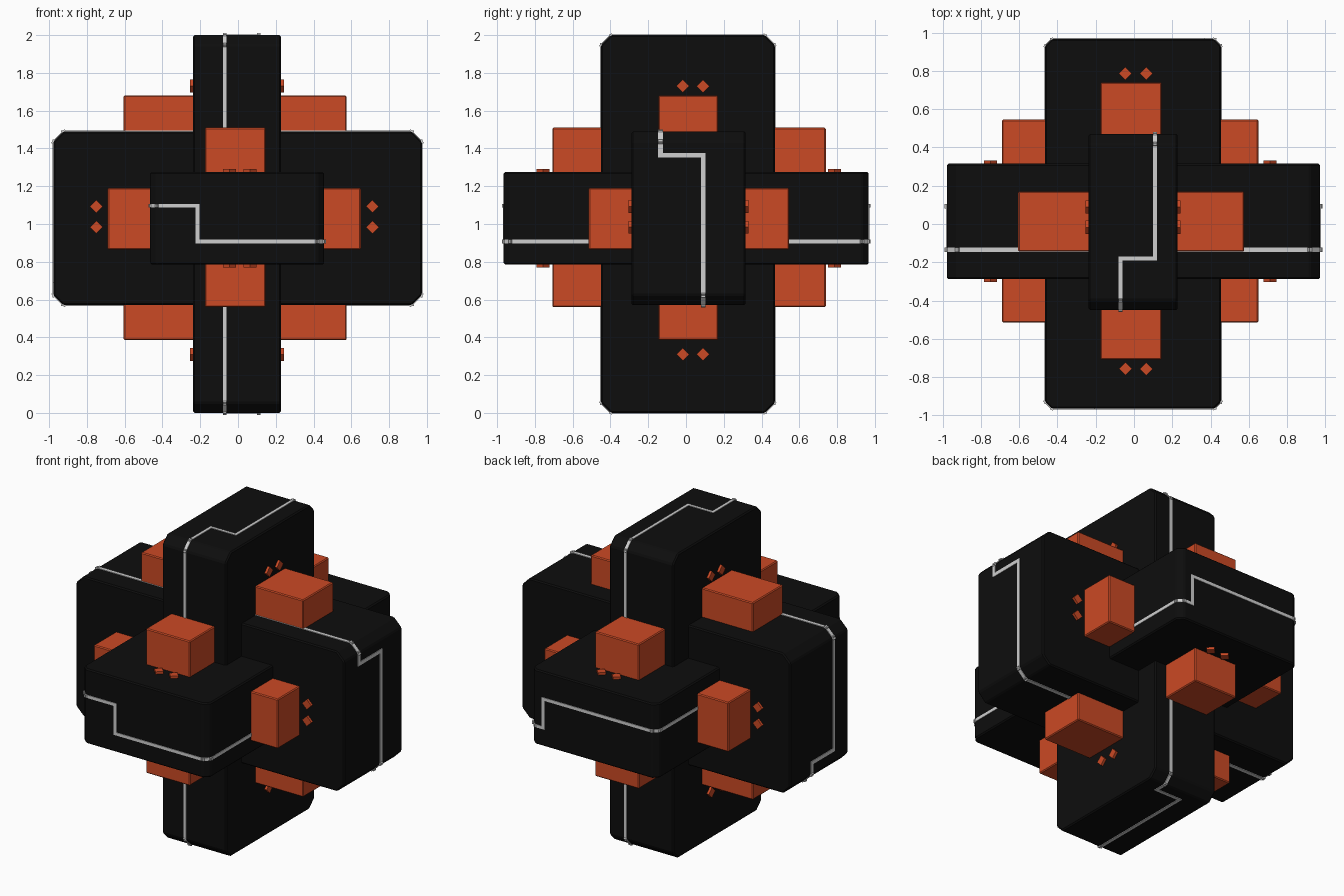
import bpy, bmesh
from mathutils import Vector

cube = bpy.data.objects.get("Cube")
if cube:
    bpy.data.objects.remove(cube)


def material(name, rgb, rough=0.6):
    m = bpy.data.materials.new(name)
    m.use_nodes = True
    m.diffuse_color = (*rgb, 1)
    bsdf = m.node_tree.nodes["Principled BSDF"]
    bsdf.inputs["Base Color"].default_value = (*rgb, 1)
    bsdf.inputs["Roughness"].default_value = rough
    return m


BLACK = material("matte black", (0.004, 0.004, 0.004))
ORANGE = material("burnt orange", (0.6, 0.067, 0.018))
WHITE = material("light grey", (0.62, 0.62, 0.62))


def finish(bm, name, mat, bevel=0):
    bmesh.ops.recalc_face_normals(bm, faces=bm.faces)
    mesh = bpy.data.meshes.new(name)
    bm.to_mesh(mesh)
    bm.free()
    mesh.materials.append(mat)
    ob = bpy.data.objects.new(name, mesh)
    bpy.context.collection.objects.link(ob)
    if bevel:
        mod = ob.modifiers.new("Edge softening", "BEVEL")
        mod.width = bevel
        mod.segments = 1
    return ob


def prism(bm, outline, low, high, place):
    """Extrude an outline in the long/wide plane through the thin direction."""
    face = bm.faces.new([bm.verts.new(place((a, b, low))) for a, b in outline])
    ext = bmesh.ops.extrude_face_region(bm, geom=[face])
    shift = place((0, 0, high - low))
    bmesh.ops.translate(bm, vec=shift, verts=[v for v in ext["geom"] if isinstance(v, bmesh.types.BMVert)])


def octagon(a0, a1, b0, b1, k):
    return [(a0 + k, b0), (a1 - k, b0), (a1, b0 + k), (a1, b1 - k),
            (a1 - k, b1), (a0 + k, b1), (a0, b1 - k), (a0, b0 + k)]


def strip(bm, p, q, normal, width, place, thick=0.004):
    """Thin plate laid along one segment of a trim line."""
    p, q = Vector(p), Vector(q)
    d = (q - p).normalized()
    side = normal.cross(d) * width / 2
    end = d * width / 2
    base = [p - end - side, p - end + side, q + end + side, q + end - side]
    lower = [bm.verts.new(place(v - normal * thick)) for v in base]
    upper = [bm.verts.new(place(v + normal * thick)) for v in base]
    bm.faces.new(lower)
    bm.faces.new(upper)
    for i in range(4):
        j = (i + 1) % 4
        bm.faces.new((lower[i], lower[j], upper[j], upper[i]))


def trim(bm, size, k, c_plus, c_minus, step_far, step_near, width, place):
    """Closed line around the slab rim, stepping sideways on both ends."""
    a0, a1, b0, b1 = size
    path = [(a0 + k, b1, c_plus), (a1 - k, b1, c_plus), (a1, b1 - k, c_plus),
            (a1, step_far, c_plus), (a1, step_far, c_minus), (a1, b0 + k, c_minus),
            (a1 - k, b0, c_minus), (a0 + k, b0, c_minus), (a0, b0 + k, c_minus),
            (a0, step_near, c_minus), (a0, step_near, c_plus), (a0, b1 - k, c_plus)]
    mid = Vector(((a0 + a1) / 2, (b0 + b1) / 2, 0))
    for p, q in zip(path, path[1:] + path[:1]):
        d = Vector(q) - Vector(p)
        n = Vector((1, 0, 0)) if p[2] != q[2] else Vector((d.y, -d.x, 0)).normalized()
        out = Vector(p) - mid
        out.z = 0
        if n.dot(out) < 0:
            n = -n
        strip(bm, p, q, n, width, place)


# Each slab: local (long, wide, thin) axes mapped to world
slabs = [
    dict(name="upright", place=lambda v: Vector((v[2], v[1], v[0])),
         size=(0, 2, -0.45, 0.47), thin=(-0.237, 0.228), k=0.052,
         block=(0.385, 1.68, -0.145, 0.17), block_thin=(-0.605, 0.575),
         studs=((0.31, 1.73), (-0.017, 0.09)),
         line=(0.11, -0.07, -0.18, 0.34, 0.02)),
    dict(name="sideways", place=lambda v: Vector((v[0], v[2], v[1])),
         size=(-0.978, 0.973, 0.57, 1.49), thin=(-0.288, 0.315), k=0.054,
         block=(-0.69, 0.65, 0.865, 1.19), block_thin=(-0.515, 0.545),
         studs=((-0.75, 0.712), (0.983, 1.093)),
         line=(-0.135, 0.092, 1.365, 0.7, 0.024)),
    dict(name="lengthwise", place=lambda v: Vector((v[1], v[0], v[2])),
         size=(-0.965, 0.967, -0.465, 0.455), thin=(0.785, 1.275), k=0.035,
         block=(-0.708, 0.74, -0.175, 0.145), block_thin=(0.56, 1.51),
         studs=((-0.757, 0.787), (-0.045, 0.064)),
         line=(0.907, 1.097, 0.36, -0.215, 0.02)),
]

R = 0.034  # stud half diagonal
for s in slabs:
    place, (low, high) = s["place"], s["thin"]

    # Chamfered main slab
    bm = bmesh.new()
    prism(bm, octagon(*s["size"], s["k"]), low, high, place)
    finish(bm, s["name"] + "_slab", BLACK, 0.008)

    # Block that runs through the slab and its neighbour
    a0, a1, b0, b1 = s["block"]
    bm = bmesh.new()
    prism(bm, [(a0, b0), (a1, b0), (a1, b1), (a0, b1)], *s["block_thin"], place)
    finish(bm, s["name"] + "_block", ORANGE, 0.006)

    # Diamond studs, paired at both ends of both broad faces
    bm = bmesh.new()
    for a in s["studs"][0]:
        for b in s["studs"][1]:
            diamond = [(a - R, b), (a, b - R), (a + R, b), (a, b + R)]
            prism(bm, diamond, low - 0.016, low + 0.02, place)
            prism(bm, diamond, high - 0.02, high + 0.016, place)
    finish(bm, s["name"] + "_studs", ORANGE)

    # Stepped trim line around the rim
    bm = bmesh.new()
    trim(bm, s["size"], s["k"], *s["line"], place)
    finish(bm, s["name"] + "_trim_line", WHITE)
